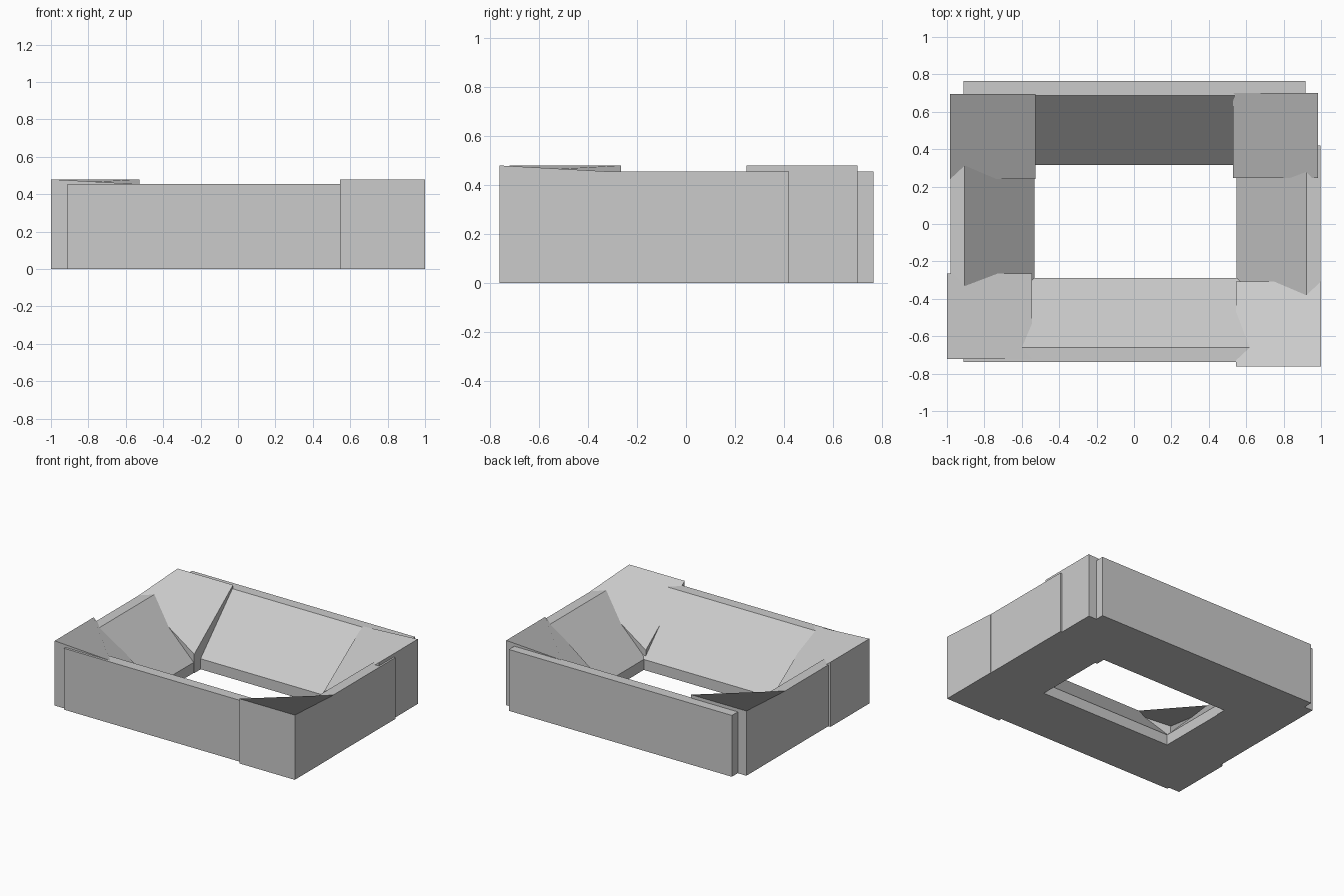
import bpy
from math import pi

if "Cube" in bpy.data.objects:
    bpy.data.objects.remove(bpy.data.objects["Cube"])

BEAM_W, CORNER_W = 0.45, 0.455


def add_prism(name, bottom, top, location, quarter_turns):
    """Closed solid between two matching counter-clockwise loops."""
    n = len(bottom)
    faces = [tuple(reversed(range(n))), tuple(range(n, 2 * n))]
    faces += [(i, (i + 1) % n, n + (i + 1) % n, n + i) for i in range(n)]
    mesh = bpy.data.meshes.new(name)
    mesh.from_pydata(bottom + top, [], faces)
    mesh.update()
    obj = bpy.data.objects.new(name, mesh)
    obj.location = (*location, 0)
    obj.rotation_euler.z = -quarter_turns * pi / 2
    bpy.context.collection.objects.link(obj)
    return obj


def add_beam(name, length, location, turns):
    # Cross-section: outer wall, narrow flat ledge, inward slope, low lip
    h = BEAM_W / 2
    profile = [(-h, 0), (h, 0), (h, 0.078), (-h + 0.077, 0.455), (-h, 0.455)]
    start = [(-length / 2, y, z) for y, z in profile]
    end = [(length / 2, y, z) for y, z in profile]
    add_prism(name, start, end, location, turns)


def add_corner(name, location, turns):
    # Block with three high corners and one low inner corner
    h = CORNER_W / 2
    plan = [(-h, -h), (h, -h), (h, h), (-h, h)]
    heights = (0.48, 0.48, 0.455, 0.14)
    bottom = [(x, y, 0) for x, y in plan]
    top = [(x, y, z) for (x, y), z in zip(plan, heights)]
    add_prism(name, bottom, top, location, turns)


# Straight sloped sides
add_beam("front_side", 1.83, (0.003, -0.513), 0)
add_beam("left_side", 0.84, (-0.757, 0), 1)
add_beam("back_side", 1.83, (0.003, 0.54), 2)
add_beam("right_side", 0.84, (0.773, 0), 3)

# Corner blocks, each a quarter turn on from the last
add_corner("front_right_corner", (0.7725, -0.535), 0)
add_corner("front_left_corner", (-0.7725, -0.493), 1)
add_corner("back_left_corner", (-0.755, 0.468), 2)
add_corner("back_right_corner", (0.757, 0.474), 3)
